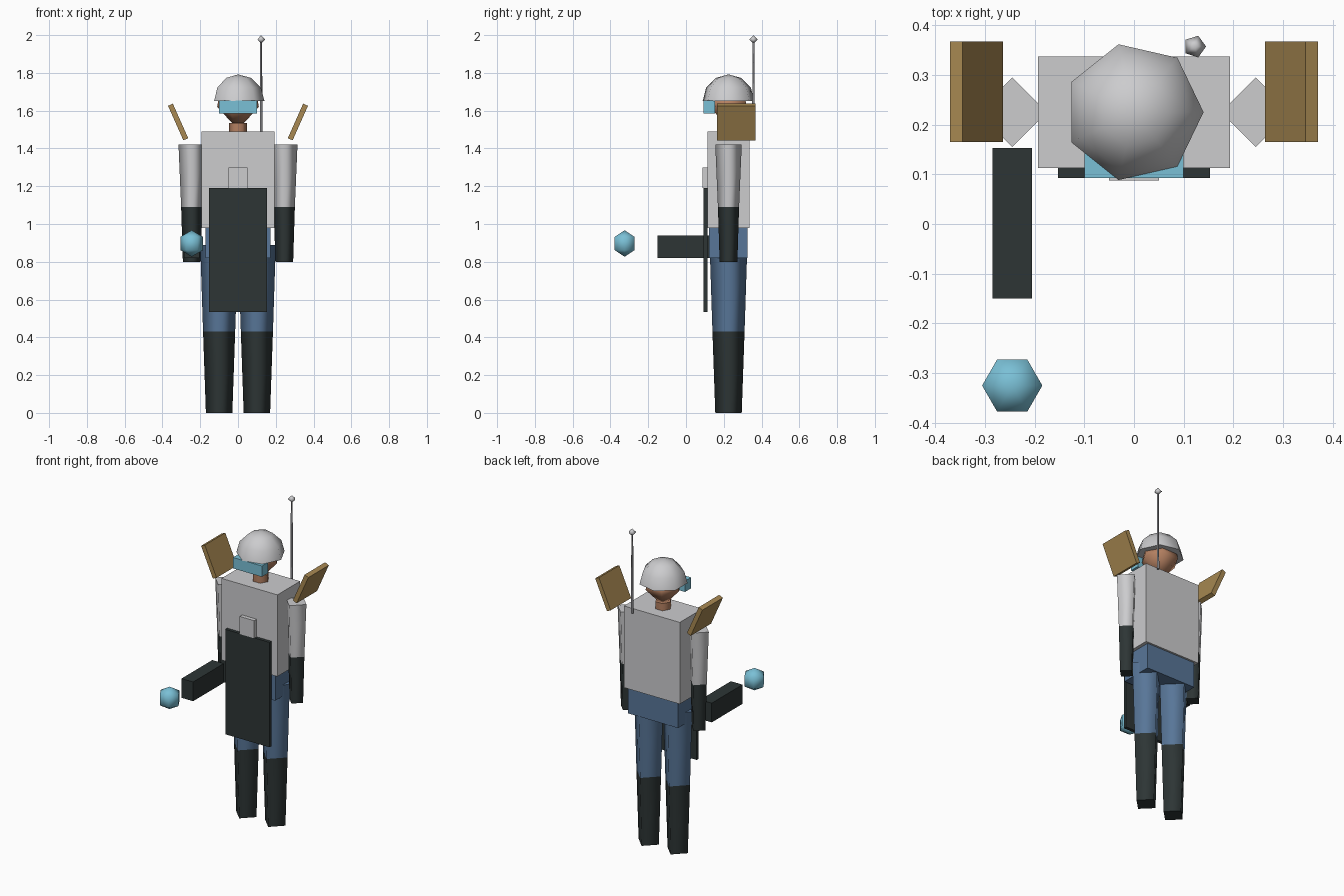
import bpy, bmesh, math
from mathutils import Matrix

default_cube = bpy.data.objects.get("Cube")
if default_cube:
    bpy.data.objects.remove(default_cube, do_unlink=True)

BODY_Y = 0.225


def linear(v):
    v /= 255
    return v / 12.92 if v <= 0.04045 else ((v + 0.055) / 1.055) ** 2.4


def material(name, *rgb):
    mat = bpy.data.materials.new(name)
    colour = [linear(v) for v in rgb] + [1]
    mat.diffuse_color = colour
    mat.use_nodes = True
    mat.node_tree.nodes["Principled BSDF"].inputs["Base Color"].default_value = colour
    return mat


GREY = material("light grey", 204, 204, 206)
STEEL = material("steel grey", 140, 140, 144)
DARK = material("charcoal", 45, 53, 53)
BLUE = material("denim blue", 88, 118, 152)
CYAN = material("pale cyan", 122, 192, 214)
TAN = material("tan", 168, 137, 82)
SKIN = material("skin", 180, 128, 97)


def finish(name, bm, mat):
    bmesh.ops.recalc_face_normals(bm, faces=bm.faces)
    mesh = bpy.data.meshes.new(name)
    bm.to_mesh(mesh)
    bm.free()
    mesh.materials.append(mat)
    obj = bpy.data.objects.new(name, mesh)
    bpy.context.collection.objects.link(obj)
    return obj


def box(name, mat, x, y, z, tilt=0):
    """Box from (low, high) spans, tilted about its own y axis."""
    spans = (x, y, z)
    centre = [(a + b) / 2 for a, b in spans]
    size = [b - a for a, b in spans] + [1]
    bm = bmesh.new()
    bmesh.ops.create_cube(bm, size=1, matrix=Matrix.Translation(centre)
                          @ Matrix.Rotation(tilt, 4, "Y") @ Matrix.Diagonal(size))
    return finish(name, bm, mat)


def lathe(name, mat, x, y, sides, profile):
    """Solid of few sides from (radius, z) points, smooth sides and flat caps."""
    bm = bmesh.new()
    rings = []
    for r, z in profile:
        count = sides if r else 1
        rings.append([bm.verts.new((x + r * math.cos(math.tau * i / sides),
                                    y + r * math.sin(math.tau * i / sides), z))
                      for i in range(count)])
    for low, high in zip(rings, rings[1:]):
        for i in range(sides):
            j = (i + 1) % sides
            corners = [low[i % len(low)], low[j % len(low)],
                       high[j % len(high)], high[i % len(high)]]
            bm.faces.new(list(dict.fromkeys(corners))).smooth = True
    for ring in (rings[0], rings[-1]):
        if len(ring) > 1:
            cap = bm.faces.new(ring)
            for edge in cap.edges:
                edge.smooth = False
    return finish(name, bm, mat)


def ball_profile(radius, z, steps, start=-90):
    """Profile of a sphere, from the start latitude up to the pole."""
    points = []
    for i in range(steps + 1):
        a = math.radians(start + (90 - start) * i / steps)
        r = 0 if abs(math.cos(a)) < 0.001 else radius * math.cos(a)
        points.append((r, z + radius * math.sin(a)))
    return points


# Torso, hips and neck
box("torso", GREY, (-0.193, 0.193), (0.113, 0.337), (0.98, 1.49))
box("hips", BLUE, (-0.172, 0.172), (0.122, 0.325), (0.82, 0.98))
lathe("neck", SKIN, 0, BODY_Y, 6, [(0.048, 1.47), (0.048, 1.535)])

# Head, helmet and goggles
lathe("head", SKIN, 0, BODY_Y, 6,
      [(0, 1.50), (0.11, 1.62), (0.105, 1.65), (0, 1.74)])
lathe("helmet", GREY, 0, BODY_Y, 7, ball_profile(0.14, 1.652, 3, start=0))
box("goggles", CYAN, (-0.1, 0.1), (0.093, 0.153), (1.585, 1.653))

# Paired limbs and shoulder plates
for side, s in (("left", 1), ("right", -1)):
    lathe(side + "_thigh", BLUE, s * 0.1, BODY_Y, 4, [(0.085, 0.43), (0.1, 0.89)])
    lathe(side + "_boot", DARK, s * 0.1, BODY_Y, 4, [(0.07, 0), (0.085, 0.43)])
    lathe(side + "_sleeve", GREY, s * 0.245, BODY_Y, 4, [(0.056, 1.09), (0.07, 1.42)])
    lathe(side + "_glove", DARK, s * 0.245, BODY_Y, 4, [(0.047, 0.8), (0.056, 1.09)])
    cx = s * 0.317
    box(side + "_shoulder_plate", TAN, (cx - 0.014, cx + 0.014), (0.165, 0.367),
        (1.44, 1.64), tilt=s * math.radians(24))

# Apron and its chest tag
box("apron", DARK, (-0.153, 0.153), (0.093, 0.113), (0.535, 1.19))
box("chest_tag", GREY, (-0.05, 0.05), (0.088, 0.113), (1.19, 1.30))

# Hand tool and floating orb
box("hand_tool", DARK, (-0.285, -0.205), (-0.15, 0.153), (0.82, 0.94))
lathe("orb", CYAN, -0.245, -0.325, 6, ball_profile(0.07, 0.897, 3))

# Antenna on the back
lathe("antenna_rod", STEEL, 0.122, 0.357, 5, [(0.007, 1.47), (0.006, 1.977)])
lathe("antenna_tip", GREY, 0.122, 0.357, 5, ball_profile(0.023, 1.977, 2))
